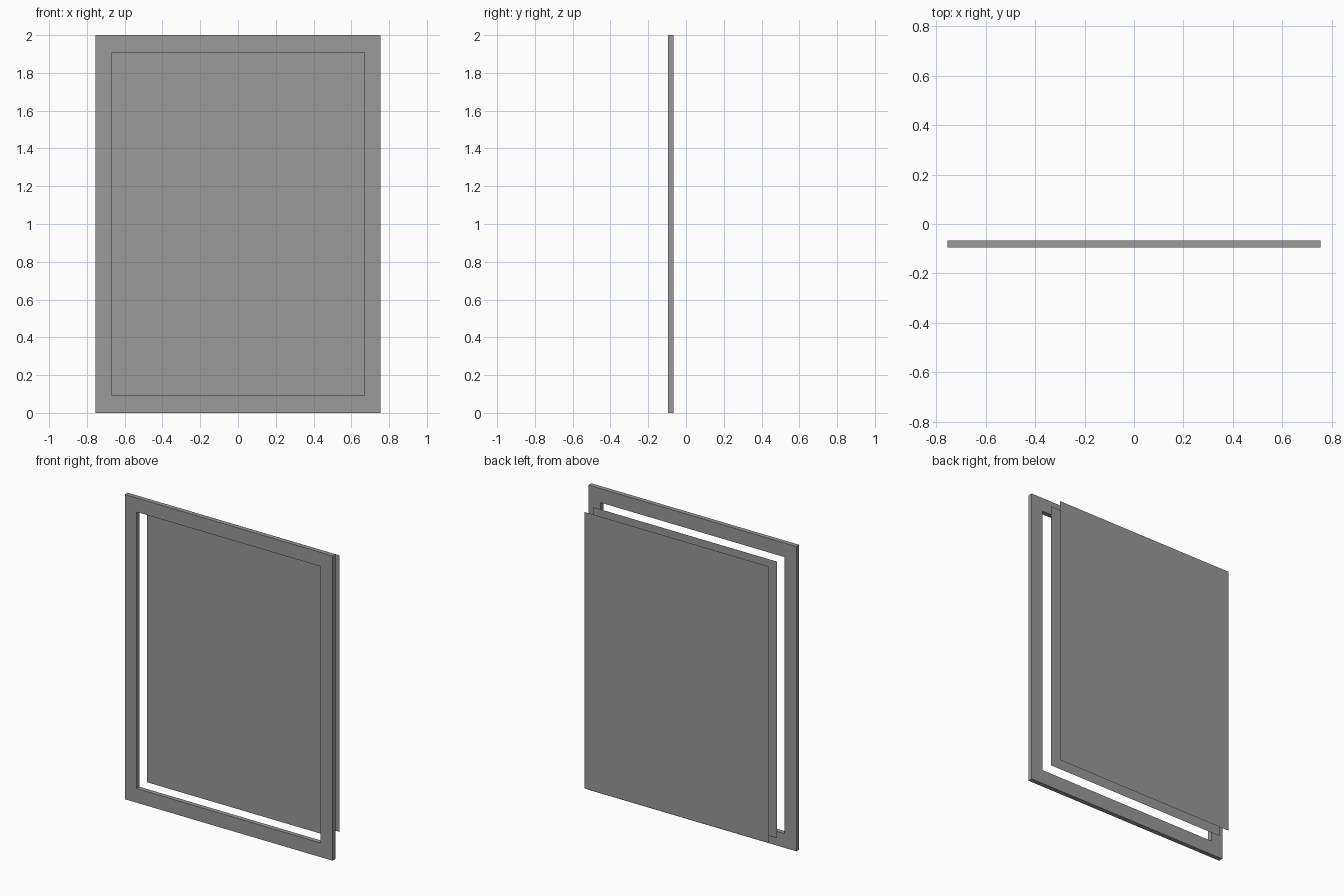
import bpy, bmesh

if "Cube" in bpy.data.objects:
    bpy.data.objects.remove(bpy.data.objects["Cube"])

OUT = (0.755, 0.0, 2.0)         # half width, bottom, top of the frame
INN = (0.668, 0.093, 1.908)     # half width, bottom, top of the opening

grey = bpy.data.materials.new("dark_grey")
grey.diffuse_color = (0.32, 0.32, 0.32, 1)
grey.use_nodes = True
grey.node_tree.nodes["Principled BSDF"].inputs["Base Color"].default_value = grey.diffuse_color


def rect(bm, size, y):
    w, lo, hi = size
    return [bm.verts.new((x, y, z)) for x, z in ((-w, lo), (w, lo), (w, hi), (-w, hi))]


def finish(bm, name):
    mesh = bpy.data.meshes.new(name)
    bm.to_mesh(mesh)
    bm.free()
    mesh.materials.append(grey)
    obj = bpy.data.objects.new(name, mesh)
    bpy.context.collection.objects.link(obj)


# Frame: rectangular ring extruded front to back
bm = bmesh.new()
front, back = -0.096, -0.066
loops = [rect(bm, OUT, front), rect(bm, INN, front),
         rect(bm, INN, back), rect(bm, OUT, back)]
for a, b in zip(loops, loops[1:] + loops[:1]):
    for i in range(4):
        j = (i + 1) % 4
        bm.faces.new((a[i], a[j], b[j], b[i]))
bmesh.ops.recalc_face_normals(bm, faces=bm.faces)
finish(bm, "frame")

# Thin sheets floating behind the opening
for name, y in (("picture_sheet", 0.012), ("backing_sheet", 0.096)):
    bm = bmesh.new()
    bm.faces.new(rect(bm, INN, y))
    finish(bm, name)
